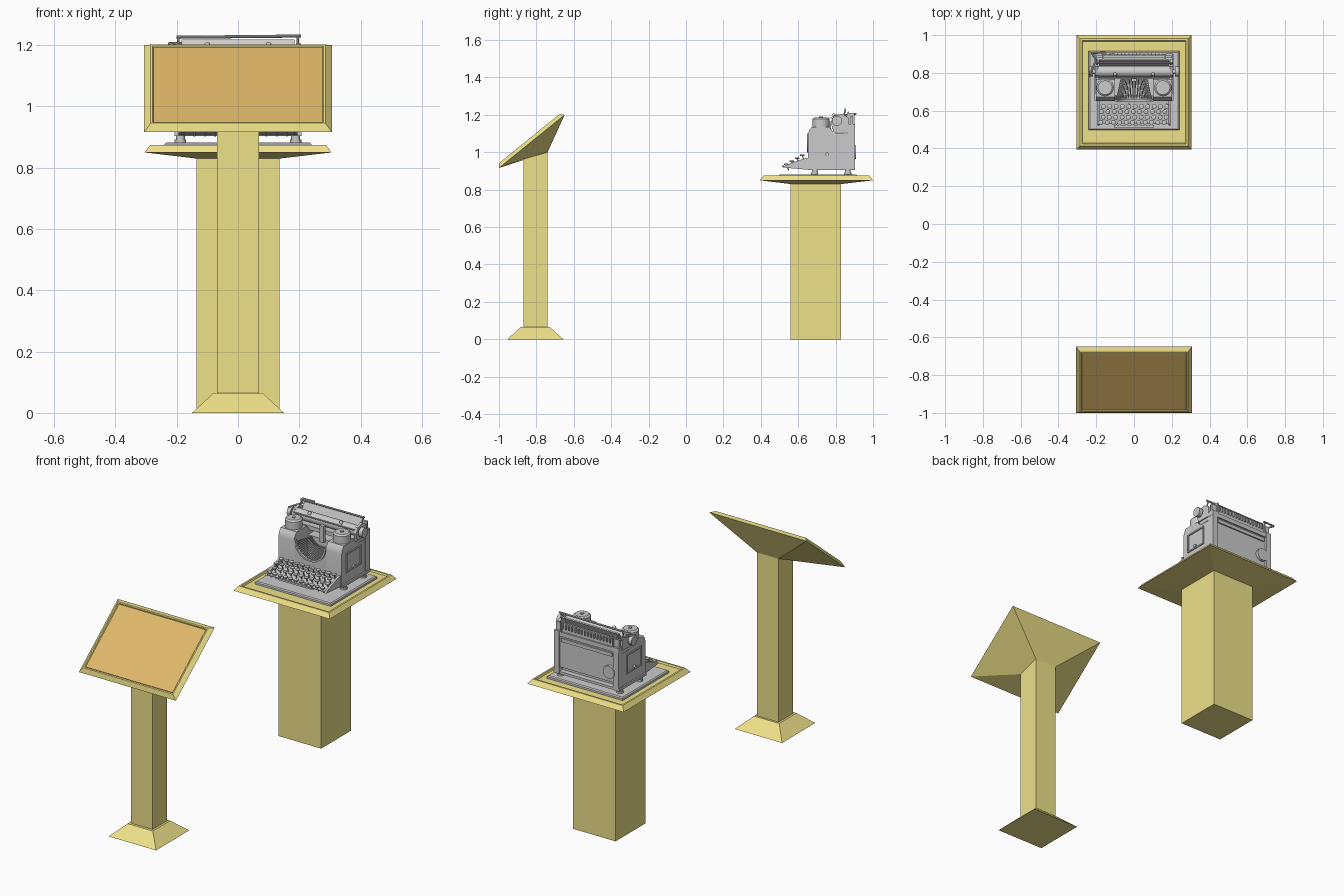
import bpy, bmesh, math
from mathutils import Vector, Matrix

if "Cube" in bpy.data.objects:
    bpy.data.objects.remove(bpy.data.objects["Cube"])


def material(name, rgb):
    m = bpy.data.materials.new(name)
    m.diffuse_color = (*rgb, 1)
    m.use_nodes = True
    m.node_tree.nodes["Principled BSDF"].inputs["Base Color"].default_value = m.diffuse_color
    return m


YELLOW = material("pale_wood", (0.86, 0.75, 0.25))
ORANGE = material("panel_orange", (0.73, 0.47, 0.14))


class Part:
    """Collects simple solids into one named object."""

    def __init__(self):
        self.bm = bmesh.new()

    def box(self, x0, x1, y0, y1, z0, z1):
        m = Matrix.Translation(((x0 + x1) / 2, (y0 + y1) / 2, (z0 + z1) / 2))
        m = m @ Matrix.Diagonal((x1 - x0, y1 - y0, z1 - z0, 1))
        bmesh.ops.create_cube(self.bm, size=1, matrix=m)

    def rod(self, a, b, r, n=16, r2=None):
        a, b = Vector(a), Vector(b)
        rot = (b - a).to_track_quat('Z', 'Y').to_matrix().to_4x4()
        bmesh.ops.create_cone(self.bm, cap_ends=True, segments=n, radius1=r,
                              radius2=r if r2 is None else r2, depth=(b - a).length,
                              matrix=Matrix.Translation((a + b) / 2) @ rot)

    def loft(self, loops):
        rings = [[self.bm.verts.new(p) for p in loop] for loop in loops]
        n = len(rings[0])
        for r, s in zip(rings, rings[1:]):
            for i in range(n):
                self.bm.faces.new((r[i], r[(i + 1) % n], s[(i + 1) % n], s[i]))
        self.bm.faces.new(rings[0][::-1])
        self.bm.faces.new(rings[-1])

    def prism_x(self, profile, x0, x1):
        self.loft([[(x, y, z) for y, z in profile] for x in (x0, x1)])

    def prism_y(self, profile, y0, y1):
        self.loft([[(x, y, z) for x, z in profile] for y in (y0, y1)])

    def finish(self, name, mat=None, smooth=False):
        bm = self.bm
        bmesh.ops.recalc_face_normals(bm, faces=bm.faces)
        if smooth:
            for f in bm.faces:
                f.smooth = True
            for e in bm.edges:
                e.smooth = e.calc_face_angle(3.0) < math.radians(32)
        me = bpy.data.meshes.new(name)
        bm.to_mesh(me)
        bm.free()
        if mat:
            me.materials.append(mat)
        bpy.context.collection.objects.link(bpy.data.objects.new(name, me))


def rect(hx, y0, y1, z):
    return [(-hx, y0, z), (hx, y0, z), (hx, y1, z), (-hx, y1, z)]


# Lectern foot and post
p = Part()
p.loft([rect(.15, -.955, -.655, 0), rect(.08, -.885, -.728, .065)])
p.finish("lectern_foot", YELLOW)
p = Part()
p.box(-.068, .068, -.87, -.74, .06, 1.0)
p.finish("lectern_post", YELLOW)


# Lectern head: sloped frame tapering down to the post
def slope(hx, inset, h):
    def pt(x, u):
        return (x, -1 + .777 * u - .629 * h, .916 + .629 * u + .777 * h)
    a, b = inset, .452 - inset
    return [pt(-hx, a), pt(hx, a), pt(hx, b), pt(-hx, b)]


neck = [(-.068, -.87, .963), (.068, -.87, .963), (.068, -.74, 1.0), (-.068, -.74, 1.0)]
p = Part()
p.loft([neck, slope(.307, 0, 0), slope(.285, .022, .02),
        slope(.279, .028, .02), slope(.275, .032, .013)])
p.finish("lectern_head", YELLOW)
p = Part()
p.loft([slope(.275, .032, .010), slope(.275, .032, .016)])
p.finish("lectern_panel", ORANGE)

# Pedestal column and tray top
p = Part()
p.box(-.135, .135, .56, .83, 0, .832)
p.finish("pedestal_column", YELLOW)
p = Part()
p.loft([rect(.135, .56, .83, .83), rect(.305, .395, 1.0, .85), rect(.286, .414, .981, .875),
        rect(.276, .424, .971, .875), rect(.272, .428, .967, .866)])
p.finish("pedestal_tray", YELLOW)
p = Part()
p.loft([rect(.24, .497, .915, .864), rect(.24, .497, .915, .877), rect(.234, .503, .909, .882)])
p.finish("display_plate")

# Typewriter feet
p = Part()
for s in (-1, 1):
    for y in (.688, .865):
        p.rod((s * .188, y, .88), (s * .188, y, .892), .019)
        p.rod((s * .188, y, .892), (s * .188, y, .908), .015)
p.finish("machine_feet", smooth=True)

# Main body: base frame, side shoulders, arched front, rear wall
p = Part()
p.box(-.208, .208, .655, .9, .904, .918)
side = [(.652, .91), (.652, 1.092), (.657, 1.115), (.672, 1.135), (.765, 1.135),
        (.79, 1.105), (.87, 1.1), (.87, .91)]
for s in (-1, 1):
    p.prism_x(side, s * .1, s * .2)
arc = [(.1 * math.cos(a), 1.1 - .1 * math.sin(a))
       for a in [math.pi * i / 20 for i in range(21)]]
p.prism_y([(-.1, .91), *arc[::-1], (.1, .91)], .655, .68)
p.box(-.1, .1, .775, .87, .91, 1.08)
p.box(-.195, .195, .866, .892, .94, 1.12)
for s in (-1, 1):
    p.box(s * .172, s * .204, .862, .904, .905, 1.15)
p.finish("machine_body", smooth=True)

# Framed panels on the sides, drum and strip on the back
p = Part()
for s in (-1, 1):
    y0, y1, z0, z1 = .69, .825, .975, 1.085
    for b in ((y0, y1, z0, z0 + .008), (y0, y1, z1 - .008, z1),
              (y0, y0 + .008, z0, z1), (y1 - .008, y1, z0, z1)):
        p.box(s * .195, s * .206, *b)
    p.rod((s * .198, .755, .99), (s * .21, .755, .99), .009)
p.rod((-.145, .885, 1.0), (-.145, .908, 1.0), .036, 28)
p.box(-.16, .16, .888, .9, 1.09, 1.11)
p.finish("body_trim", smooth=True)

# Ribbon spool cups
p = Part()
for s in (-1, 1):
    c = (s * .153, .722)
    p.rod((*c, 1.13), (*c, 1.178), .046, 32)
    p.rod((*c, 1.178), (*c, 1.186), .046, 32, .037)
    p.rod((*c, 1.186), (*c, 1.191), .01)
p.finish("spool_cups", smooth=True)

# Fan of type bars inside a curved rim
p = Part()
for i in range(27):
    a = math.radians(188 + 164 * i / 26)
    c, s = math.cos(a), math.sin(a)
    p.rod((.093 * c, .664, 1.098 + .093 * s), (.07 * c, .768, 1.09 + .05 * s), .0026, 6)
rim = []
for i in range(17):
    a = math.pi + math.pi * i / 16
    rim.append((math.cos(a), math.sin(a)))
p.prism_y([(.1 * c, 1.1 + .1 * s) for c, s in rim] +
          [(.09 * c, 1.1 + .09 * s) for c, s in rim[::-1]], .648, .66)
p.box(-.012, .012, .755, .775, 1.07, 1.165)
p.finish("type_bars", smooth=True)

# Keyboard tray with stepped sides
p = Part()
tray = [(.522, .918), (.66, .906), (.66, .972), (.635, .968), (.53, .93)]
for s in (-1, 1):
    p.prism_x(tray, s * .182, s * .194)
p.prism_x([(.53, .918), (.66, .907), (.66, .945), (.53, .922)], -.185, .185)
p.finish("keyboard_tray")

# Round keys on stems, plus space bar
p = Part()
rows = [(.537, .938, -.008), (.565, .954, .004), (.594, .97, -.004), (.622, .986, .006)]
for y, z, dx in rows:
    for i in range(11):
        x = (i - 5) * .0335 + dx
        p.rod((x, y, z - .006), (x, y, z), .0125, 14)
        p.rod((x, y, z), (x, y, z + .002), .0125, 14, .009)
        p.rod((x, y + .012, z - .035), (x, y, z - .005), .003, 6)
p.box(-.105, .105, .512, .524, .92, .93)
for s in (-1, 1):
    p.box(s * .09, s * .096, .518, .56, .918, .924)
p.finish("keys", smooth=True)

# Carriage: rails, end plates, back rack
p = Part()
p.box(-.2, .2, .785, .86, 1.105, 1.128)
p.box(-.205, .205, .866, .9, 1.12, 1.145)
p.box(-.2, .2, .88, .892, 1.145, 1.195)
end = [(.782, 1.125), (.775, 1.165), (.79, 1.195), (.835, 1.205), (.87, 1.185), (.87, 1.125)]
for s in (-1, 1):
    p.prism_x(end, s * .19, s * .206)
    p.box(s * .16, s * .168, .862, .9, 1.14, 1.21)
p.prism_x([(.832, 1.15), (.838, 1.146), (.872, 1.215), (.866, 1.219)], -.185, .185)
for i in range(16):
    x = -.15 + i * .02
    p.box(x, x + .006, .892, .902, 1.165, 1.19)
p.finish("carriage")

# Platen roller, knobs, paper bail and return lever
p = Part()
p.rod((-.19, .807, 1.168), (.19, .807, 1.168), .029, 28)
for s in (-1, 1):
    p.rod((s * .2, .807, 1.168), (s * .218, .807, 1.168), .012)
    p.rod((s * .216, .807, 1.168), (s * .238, .807, 1.168), .027, 24)
    p.rod((s * .195, .84, 1.185), (s * .195, .852, 1.226), .004, 8)
    p.rod((s * .1, .785, 1.19), (s * .1, .795, 1.205), .009, 12)
p.rod((-.2, .852, 1.226), (.205, .852, 1.23), .005, 10)
p.rod((-.19, .775, 1.185), (.19, .775, 1.185), .004, 10)
p.rod((-.2, .87, 1.2), (-.225, .905, 1.205), .005, 8)
p.rod((-.225, .905, 1.205), (-.15, .908, 1.205), .005, 8)
p.rod((-.2, .87, 1.2), (-.235, .79, 1.195), .005, 8)
p.finish("platen_and_levers", smooth=True)
